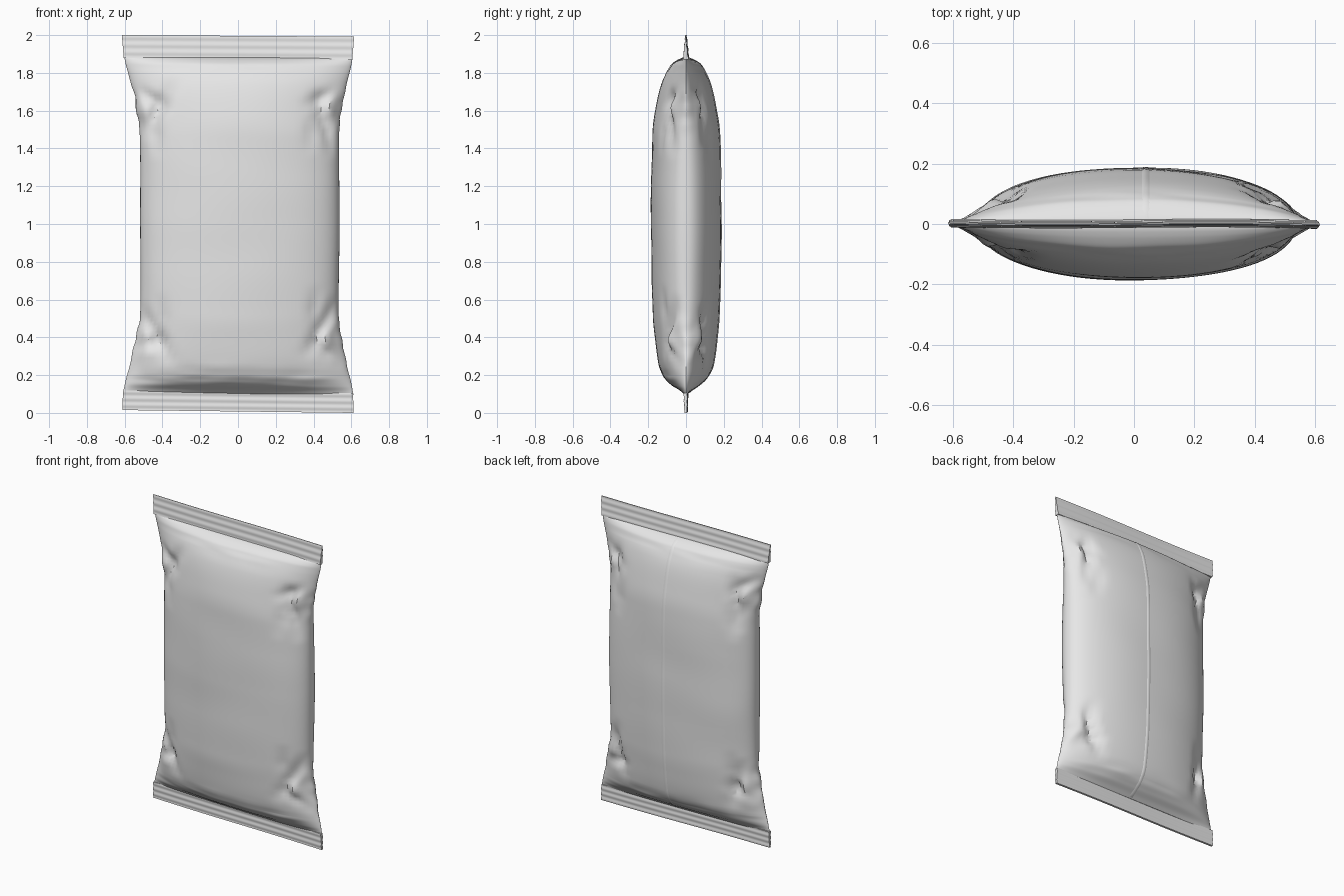
import bpy, bmesh, math, random
from mathutils import noise, Vector

if "Cube" in bpy.data.objects:
    bpy.data.objects.remove(bpy.data.objects["Cube"])

foil = bpy.data.materials.new("plain_grey_foil")
foil.diffuse_color = (0.8, 0.8, 0.8, 1)
foil.use_nodes = True
foil.node_tree.nodes["Principled BSDF"].inputs["Base Color"].default_value = foil.diffuse_color
random.seed(4)

# height, half width, half depth, roundness (0.5 ellipse, 0.8 lens)
PROFILE = [
    (0.095, .610, .010, .55), (0.115, .606, .035, .62), (0.14, .601, .075, .66),
    (0.18, .592, .113, .69), (0.24, .577, .143, .68), (0.42, .538, .168, .57),
    (0.52, .525, .176, .51), (1.00, .528, .186, .46), (1.46, .527, .179, .50),
    (1.58, .537, .167, .57), (1.74, .570, .132, .67), (1.845, .597, .080, .70),
    (1.872, .602, .045, .64), (1.885, .605, .014, .55),
]

# crease pattern of one corner: x, distance from the end, angle, half length, depth
PATTERN = [(.44, .42, 1.3, .20, .034), (.49, .36, 1.9, .14, -.018),
           (.46, .32, 2.7, .12, .022), (.42, .52, 1.5, .13, .014)]
CREASES = []
for side in (-1, 1):
    for sx in (-1, 1):
        for end in (0, 1):
            for x, z, ang, ln, dp in PATTERN:
                z += random.uniform(-.04, .04)
                a = ang + random.uniform(-.25, .25)
                CREASES.append((sx * (x + random.uniform(-.03, .02)), 2 - z if end else z,
                                a if (sx > 0) != (end > 0) else math.pi - a,
                                ln, .05, dp, side))


def section(z):
    """Blend the profile smoothly at height z."""
    i = max(k for k in range(len(PROFILE) - 1) if PROFILE[k][0] <= z + 1e-9 or k == 0)
    a, b = PROFILE[i], PROFILE[i + 1]
    p, n = PROFILE[max(i - 1, 0)], PROFILE[min(i + 2, len(PROFILE) - 1)]
    h = b[0] - a[0]
    t = min(max((z - a[0]) / h, 0), 1)
    out = []
    for k in range(1, 4):
        ma = (b[k] - p[k]) / (b[0] - p[0]) * h
        mb = (n[k] - a[k]) / (n[0] - a[0]) * h
        out.append((2*t**3 - 3*t*t + 1) * a[k] + (t**3 - 2*t*t + t) * ma
                   + (3*t*t - 2*t**3) * b[k] + (t**3 - t*t) * mb)
    # the middle of the pouch leans a little to the right
    return [.010 * max(0, math.sin(math.pi * z / 2))] + out


def tilt(x, z):
    """The two ends are cut slightly out of square."""
    lean = .0075 - .00175 * z
    return .0075 + z * .99425 - lean * x / .614


def body_point(c, side, z):
    mid, w, d, q = section(z)
    x = mid + w * c
    y = d * max(0, 1 - abs(c) ** 2.1) ** q
    for cx, cz, ang, ln, wd, dp, s in CREASES:
        if s == side:
            u = (x - cx) * math.cos(ang) + (z - cz) * math.sin(ang)
            v = (z - cz) * math.cos(ang) - (x - cx) * math.sin(ang)
            fold = dp * max(0, 1 - abs(u) / ln) * max(0, 1 - abs(v) / wd)
            y -= min(fold, .4 * y)
    swell = min(1, y / .1)
    y += .004 * swell * noise.noise(Vector((x * 2.5, z * 4, side * 5)))
    # gathered folds just inside the lower seal, and crumpled side edges
    near = math.exp(-((z - .17) / .06) ** 2) + .4 * math.exp(-((z - 1.83) / .05) ** 2)
    y += .010 * swell * near * noise.noise(Vector((x * 5, z * 25, side * 3)))
    ends = math.exp(-((z - .38) / .12) ** 2) + math.exp(-((z - 1.61) / .1) ** 2)
    x += .02 * ends * abs(c) ** 8 * noise.noise(Vector((c * 4, side * y * 9, z * 11)))
    return Vector((x, side * y, tilt(x, z)))


def loft(name, rings, angle=35):
    """Skin closed rings of points, cap both ends and shade."""
    bm = bmesh.new()
    vs = [[bm.verts.new(p) for p in r] for r in rings]
    n = len(vs[0])
    for a, b in zip(vs, vs[1:]):
        for i in range(n):
            bm.faces.new((a[i], a[(i + 1) % n], b[(i + 1) % n], b[i]))
    bm.faces.new(vs[0])
    bm.faces.new(vs[-1])
    bmesh.ops.recalc_face_normals(bm, faces=bm.faces)
    me = bpy.data.meshes.new(name)
    bm.to_mesh(me)
    bm.free()
    ob = bpy.data.objects.new(name, me)
    bpy.context.collection.objects.link(ob)
    me.materials.append(foil)
    bpy.ops.object.select_all(action='DESELECT')
    ob.select_set(True)
    bpy.context.view_layer.objects.active = ob
    bpy.ops.object.shade_smooth_by_angle(angle=math.radians(angle))


# inflated pouch, with closer rings near the ends
N = 88
heights = [.095 + .005 * i for i in range(22)] + [.22 + .02 * i for i in range(79)]
heights += [1.80 + .005 * i for i in range(18)]
loft("pouch_body", [[body_point(math.cos(2 * math.pi * i / N), 1 if i < N / 2 else -1, z)
                     for i in range(N)] for z in heights], 32)


# flat crimped seals at both ends
def seal(name, z0, z1, w0, w1, thick0, thick1):
    rings = []
    for k in range(25):
        t = k / 24
        z, w, th = z0 + (z1 - z0) * t, w0 + (w1 - w0) * t, thick0 + (thick1 - thick0) * t
        ripple = .0014 * math.sin(t * 6 * math.pi)

        def pt(x, s):
            wave = .003 * math.sin(x * 5) - .004 * x
            return Vector((x, ripple + wave + s * th, tilt(x, z)))
        xs = [w * (-1 + i / 16) for i in range(33)]
        rings.append([pt(x, -1) for x in xs] + [pt(x, 1) for x in reversed(xs)])
    loft(name, rings, 50)


seal("bottom_seal", 0, .105, .612, .609, .007, .010)
seal("top_seal", 1.878, 2.0, .605, .615, .014, .002)

# lengthwise lap seam down the back, a low rounded step
STEP = ((.022, -.002), (.032, .002), (.045, .003), (.055, -.002))
rings = []
for k in range(121):
    z = .1 + 1.785 * k / 120
    mid, w, d, q = section(z)
    rings.append([body_point((x - mid) / w, 1, z) + Vector((0, lift, 0)) for x, lift in STEP])
loft("back_seam", rings, 60)
